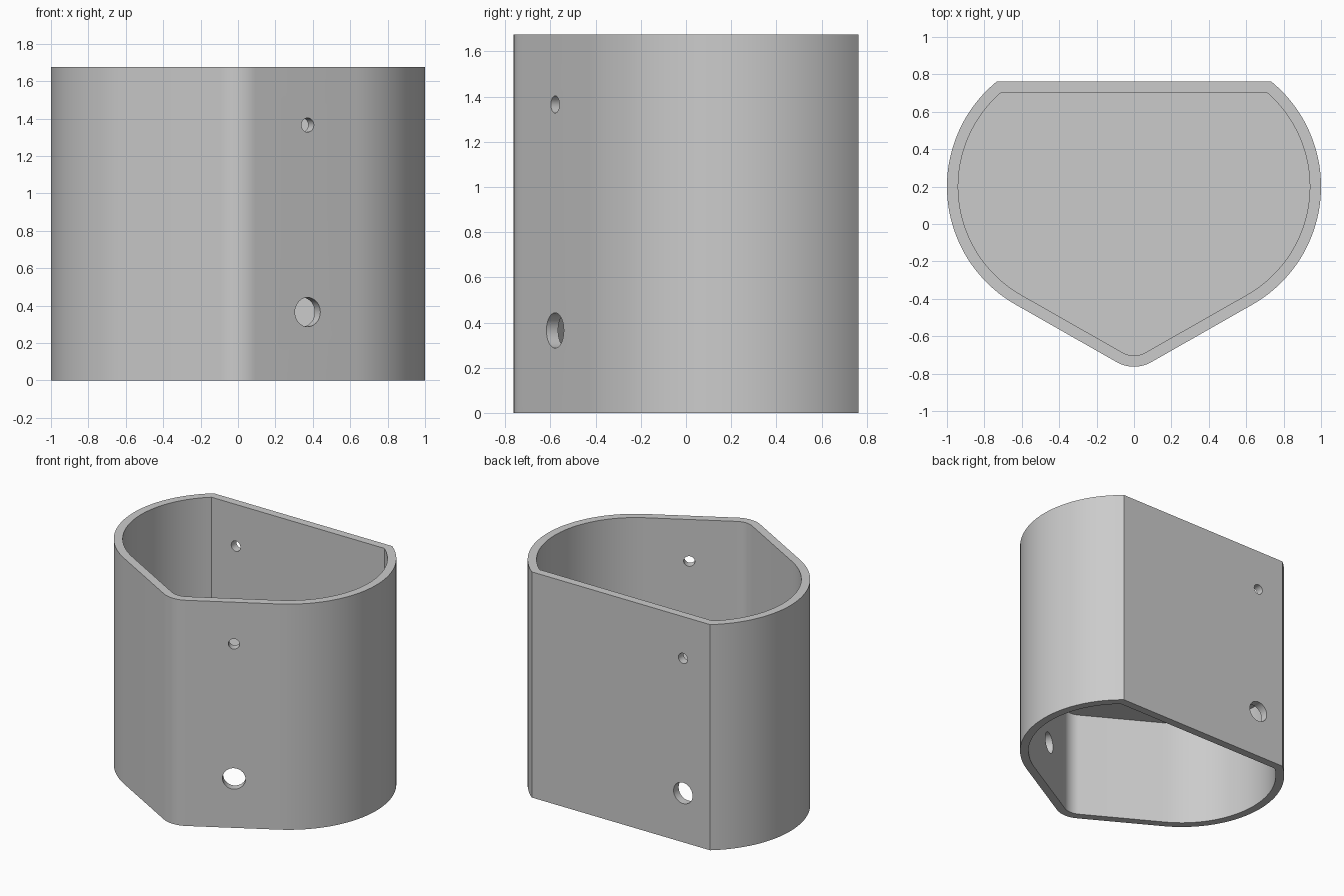
import bpy
import bmesh
from math import asin, cos, sin, radians
from mathutils import Vector

cube = bpy.data.objects.get("Cube")
if cube:
    bpy.data.objects.remove(cube, do_unlink=True)

HEIGHT, WALL, BACK = 1.675, 0.06, 0.763
FLOOR_LOW, FLOOR_HIGH = 0.81, 0.87

grey = bpy.data.materials.new("plain grey")
grey.use_nodes = True
colour = (0.6, 0.6, 0.6, 1)
grey.diffuse_color = colour
grey.node_tree.nodes["Principled BSDF"].inputs["Base Color"].default_value = colour


def arc(cx, cy, r, start, end, steps):
    angles = [start + (end - start) * i / steps for i in range(steps + 1)]
    return [(cx + r * cos(a), cy + r * sin(a)) for a in angles]


def outline(inset):
    """Rounded point at the front, bulging sides, flat back."""
    r = 0.726 - inset
    top = asin((BACK - inset - 0.2) / r)
    side = arc(0.274, 0.2, r, radians(-60), top, 40)
    tip = arc(0, -0.576, 0.187 - inset, radians(-120), radians(-60), 12)
    return tip + side + [(-x, y) for x, y in reversed(side)]


def prism(name, points, low, high):
    bm = bmesh.new()
    face = bm.faces.new([bm.verts.new((x, y, low)) for x, y in points])
    moved = bmesh.ops.extrude_face_region(bm, geom=[face])["geom"]
    verts = [v for v in moved if isinstance(v, bmesh.types.BMVert)]
    bmesh.ops.translate(bm, vec=(0, 0, high - low), verts=verts)
    bmesh.ops.recalc_face_normals(bm, faces=bm.faces)
    mesh = bpy.data.meshes.new(name)
    bm.to_mesh(mesh)
    bm.free()
    mesh.materials.append(grey)
    obj = bpy.data.objects.new(name, mesh)
    bpy.context.collection.objects.link(obj)
    return obj


def cut(body, cutter):
    bpy.context.view_layer.objects.active = body
    mod = body.modifiers.new("cut", 'BOOLEAN')
    mod.operation, mod.solver, mod.object = 'DIFFERENCE', 'EXACT', cutter
    bpy.ops.object.modifier_apply(modifier=mod.name)
    bpy.data.objects.remove(cutter, do_unlink=True)


# Outer shell, hollowed from both ends so a thin floor stays halfway up
body = prism("housing", outline(0), 0, HEIGHT)
cut(body, prism("upper_pocket", outline(WALL), FLOOR_HIGH, HEIGHT + 0.2))
cut(body, prism("lower_pocket", outline(WALL), -0.2, FLOOR_LOW))

# A small upper and a large lower hole through the slanted front wall and the back
walls = [((0.36, -0.558), (0.5, -0.866, 0)), ((-0.51, BACK - WALL / 2), (0, 1, 0))]
for (x, y), normal in walls:
    for z, radius in [(1.365, 0.038), (0.365, 0.078)]:
        drill = prism("drill", arc(0, 0, radius, 0, radians(350), 35), -0.1, 0.1)
        drill.rotation_euler = Vector(normal).to_track_quat('Z', 'Y').to_euler()
        drill.location = (x, y, z)
        bpy.context.view_layer.update()
        cut(body, drill)

bpy.ops.object.select_all(action='DESELECT')
body.select_set(True)
bpy.context.view_layer.objects.active = body
bpy.ops.object.shade_smooth_by_angle(angle=radians(25))
